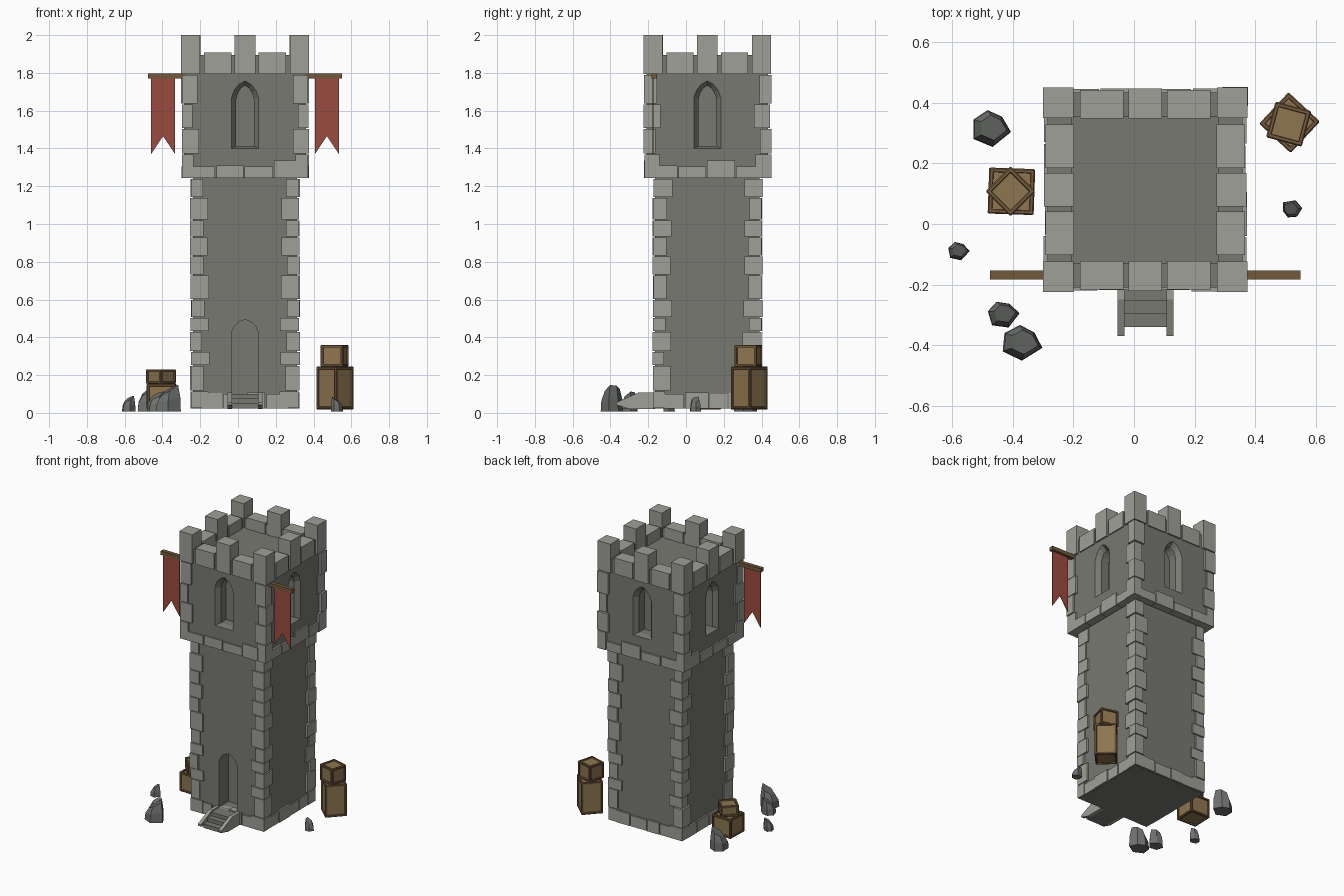
import bpy, bmesh, math, random
from mathutils import Matrix, Vector

if "Cube" in bpy.data.objects:
    bpy.data.objects.remove(bpy.data.objects["Cube"])

random.seed(4)
CX, CY = 0.037, 0.113          # tower axis


def mat(name, r, g, b):
    m = bpy.data.materials.new(name)
    m.diffuse_color = (r, g, b, 1)
    m.use_nodes = True
    m.node_tree.nodes["Principled BSDF"].inputs["Base Color"].default_value = m.diffuse_color
    return m


WALL = mat("wall_grey", 0.19, 0.19, 0.17)
STONE = mat("stone_grey", 0.34, 0.35, 0.31)
ROCK = mat("rock_grey", 0.15, 0.16, 0.15)
WOOD = mat("wood_dark", 0.17, 0.10, 0.045)
PLANK = mat("wood_light", 0.27, 0.18, 0.08)
CLOTH = mat("cloth_red", 0.33, 0.07, 0.05)


def finish(name, bm, *mats):
    bmesh.ops.recalc_face_normals(bm, faces=bm.faces)
    me = bpy.data.meshes.new(name)
    bm.to_mesh(me)
    bm.free()
    ob = bpy.data.objects.new(name, me)
    bpy.context.collection.objects.link(ob)
    for m in mats:
        me.materials.append(m)
    return ob


def box(bm, x0, x1, y0, y1, z0, z1, mx=Matrix()):
    size = Matrix.Diagonal((abs(x1 - x0), abs(y1 - y0), z1 - z0, 1))
    loc = Matrix.Translation(((x0 + x1) / 2, (y0 + y1) / 2, (z0 + z1) / 2))
    return bmesh.ops.create_cube(bm, size=1, matrix=mx @ loc @ size)["verts"]


def loft(bm, rings):
    vs = [[bm.verts.new(p) for p in r] for r in rings]
    n = len(vs[0])
    for a, b in zip(vs, vs[1:]):
        for i in range(n):
            bm.faces.new((a[i], a[(i + 1) % n], b[(i + 1) % n], b[i]))
    bm.faces.new(vs[0])
    bm.faces.new(vs[-1])


def side(k):
    return Matrix.Translation((CX, CY, 0)) @ Matrix.Rotation(k * math.pi / 2, 4, 'Z')


def arch(y, w, z0, zs, z1):
    h = z1 - zs
    pts = [(-w, z0), (w, z0), (w, zs), (w * .8, zs + h * .45), (w * .45, zs + h * .8), (0, z1),
           (-w * .45, zs + h * .8), (-w * .8, zs + h * .45), (-w, zs)]
    return [Vector((x, y, z)) for x, z in pts]


def carve(body, k, rings):
    bm = bmesh.new()
    loft(bm, [[side(k) @ p for p in arch(*r)] for r in rings])
    cut = finish("opening_cutter", bm)
    mod = body.modifiers.new("opening", 'BOOLEAN')
    mod.operation, mod.solver, mod.object = 'DIFFERENCE', 'EXACT', cut
    bpy.context.view_layer.objects.active = body
    bpy.ops.object.modifier_apply(modifier=mod.name)
    bpy.data.objects.remove(cut)


# lower shaft with door niche
bm = bmesh.new()
box(bm, -.276, .276, -.276, .276, .022, 1.25, side(0))
shaft = finish("tower_shaft", bm, WALL)
carve(shaft, 0, [(y, .071, .1, .425, .495) for y in (-.32, -.17)])

# upper chamber with a splayed window niche on each side
bm = bmesh.new()
box(bm, -.322, .322, -.322, .322, 1.245, 1.83, side(0))
chamber = finish("tower_chamber", bm, WALL)
for k in range(4):
    carve(chamber, k, [(-.36, .071, 1.40, 1.67, 1.757), (-.322, .071, 1.40, 1.67, 1.757),
                       (-.29, .047, 1.412, 1.66, 1.733), (-.23, .047, 1.412, 1.66, 1.733)])

# parapet wall behind the battlements
bm = bmesh.new()
for k in range(4):
    box(bm, -.32, .32, -.322, -.243, 1.8, 1.895, side(k))
finish("parapet_wall", bm, WALL)


# alternating corner stones
def quoins(name, half, levels, short, long):
    bm = bmesh.new()
    for i, (z1, z0) in enumerate(zip(levels, levels[1:])):
        a, b = (short, long) if i % 2 == 0 else (long, short)
        for sx in (-1, 1):
            for sy in (-1, 1):
                h = half + random.uniform(-.004, .004)
                j = random.uniform(-.006, .006)
                box(bm, sx * (h - a - j), sx * h, sy * (h - b + j), sy * h,
                    z0 + .003, z1 - .002, side(0))
    finish(name, bm, STONE)


quoins("shaft_corner_stones", .288,
       [1.24, 1.14, 1.02, .93, .83, .73, .60, .505, .43, .325, .25, .115, .022], .068, .098)
quoins("chamber_corner_stones", .336, [1.79, 1.635, 1.505, 1.37, 1.24][:5], .085, .062)


# course of stones around the foot of each section
def course(name, half, edges, z0, tops):
    bm = bmesh.new()
    for k in range(4):
        for i, (u0, u1) in enumerate(zip(edges, edges[1:])):
            d = half + random.uniform(-.003, .003)
            box(bm, u0 + .003, u1 - .003, -d, -half + .05, z0, tops[(i + k) % len(tops)], side(k))
    finish(name, bm, STONE)


course("shaft_base_stones", .286, [-.23, -.12, .01, .11, .23], .024, [.105, .1, .108, .1])
course("chamber_base_stones", .333, [-.275, -.155, -.005, .15, .275], 1.243, [1.305, 1.31, 1.305, 1.335])

# battlements: tall corner and middle merlons, low blocks between
bm = bmesh.new()
for k in range(4):
    box(bm, -.338, -.237, -.338, -.237, 1.795, 2.0, side(k))
    box(bm, -.055, .055, -.334, -.236, 1.795, 2.0, side(k))
    for s in (-1, 1):
        box(bm, s * .072, s * .216, -.33, -.236, 1.795, 1.908, side(k))
finish("battlements", bm, STONE)

# entrance steps with sloped side walls
bm = bmesh.new()
for y, z in ((-.34, .05), (-.297, .075), (-.255, .1)):
    box(bm, -.033, .11, y, -.16, .022, z)
finish("entrance_steps", bm, WALL)
bm = bmesh.new()
prof = [(-.37, .055), (-.25, .108), (-.165, .108), (-.165, .021), (-.30, .021), (-.37, .043)]
for x in (-.055, .107):
    loft(bm, [[(x + dx, y, z) for y, z in prof] for dx in (0, .024)])
finish("step_side_walls", bm, STONE)

# banners on short poles
for name, s in (("left", -1), ("right", 1)):
    bm = bmesh.new()
    box(bm, CX + s * .3, CX + s * .513, -.183, -.154, 1.77, 1.797)
    finish(name + "_banner_pole", bm, WOOD)
    bm = bmesh.new()
    flag = [(.37, 1.775), (.497, 1.775), (.497, 1.37), (.434, 1.465), (.37, 1.37)]
    loft(bm, [[(CX + s * x, y, z) for x, z in flag] for y in (-.177, -.172)])
    finish(name + "_banner", bm, CLOTH)


# crates with recessed plank panels
def crate(name, x, y, z0, z1, w, ang):
    bm = bmesh.new()
    mx = Matrix.Translation((x, y, 0)) @ Matrix.Rotation(math.radians(ang), 4, 'Z')
    box(bm, -w / 2, w / 2, -w / 2, w / 2, z0, z1, mx)
    bmesh.ops.bevel(bm, geom=bm.edges[:], offset=.004, segments=1, affect='EDGES')
    bmesh.ops.recalc_face_normals(bm, faces=bm.faces)
    big = [f for f in bm.faces if f.calc_area() > .002]
    bmesh.ops.inset_individual(bm, faces=big, thickness=.013, depth=0)
    bmesh.ops.inset_individual(bm, faces=big, thickness=.002, depth=-.008)
    for f in big:
        f.material_index = 1
    finish(name, bm, WOOD, PLANK)


crate("right_lower_crate", .514, .335, .018, .245, .142, 47)
crate("right_upper_crate", .511, .33, .245, .36, .122, -15)
crate("left_lower_crate", -.405, .108, .018, .155, .152, -2)
crate("left_upper_crate", -.408, .108, .155, .23, .117, 45)


# boulders: irregular footing rising to a tilted, smaller top
def boulder(name, x, y, w, d, h, ang):
    foot = [(-.5, -.12), (-.1, -.5), (.5, -.28), (.42, .2), (.12, .5), (-.32, .38)]
    a = math.radians(ang)

    def ring(scale, zf, tilt):
        out = []
        for u, v in foot:
            p, q = u * scale + (1 - scale) * .22, v * scale
            px, py = p * math.cos(a) - q * math.sin(a), p * math.sin(a) + q * math.cos(a)
            out.append((x + px * w, y + py * d, .008 + h * (zf + tilt * u)))
        return out
    bm = bmesh.new()
    loft(bm, [ring(1, 0, 0), ring(.95, .42, .2), ring(.68, .8, .4)])
    bmesh.ops.triangulate(bm, faces=[f for f in bm.faces if len(f.verts) > 4])
    finish(name, bm, ROCK)


boulder("back_left_boulder", -.477, .315, .125, .12, .14, 20)
boulder("front_left_boulder", -.435, -.30, .10, .09, .105, 35)
boulder("front_boulder", -.375, -.393, .13, .115, .14, 15)
boulder("far_left_boulder", -.582, -.09, .068, .062, .082, 30)
boulder("right_boulder", .522, .05, .066, .06, .078, 170)
